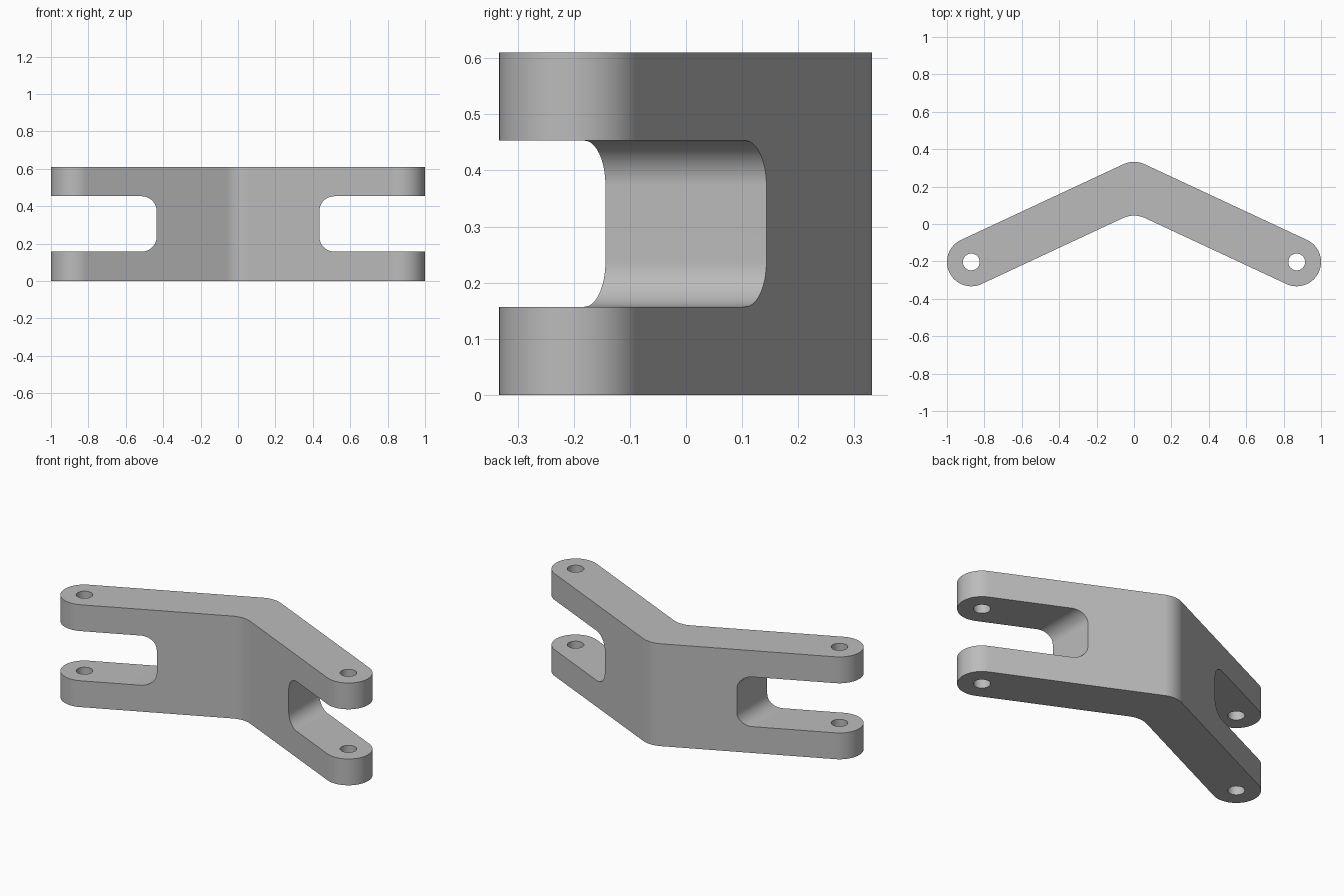
import bpy
import bmesh
from math import radians, sin, cos, tan, tau, pi
from mathutils import Matrix

# Remove the default cube
cube = bpy.data.objects.get("Cube")
if cube:
    bpy.data.objects.remove(cube, do_unlink=True)

HEIGHT = 0.61
PIVOT_X, PIVOT_Y = 0.87, -0.203
END_R, HOLE_R, BEND_R = 0.13, 0.045, 0.14
SLOPE = radians(25)
SLOT_X, SLOT_LOW, SLOT_HIGH, SLOT_R = 0.435, 0.157, 0.453, 0.08

grey = bpy.data.materials.new("light_grey")
grey.use_nodes = True
colour = (0.5, 0.5, 0.5, 1)
grey.diffuse_color = colour
grey.node_tree.nodes["Principled BSDF"].inputs["Base Color"].default_value = colour


def arc(cx, cy, r, start, end, steps):
    """Points along an arc, angles in radians."""
    return [(cx + r * cos(start + (end - start) * i / steps),
             cy + r * sin(start + (end - start) * i / steps))
            for i in range(steps + 1)]


def prism(name, outline, depth, matrix=Matrix()):
    """Extrude a flat outline along its local z."""
    bm = bmesh.new()
    base = bm.faces.new([bm.verts.new((x, y, 0)) for x, y in outline])
    top = bmesh.ops.extrude_face_region(bm, geom=[base])["geom"]
    verts = [g for g in top if isinstance(g, bmesh.types.BMVert)]
    bmesh.ops.translate(bm, verts=verts, vec=(0, 0, depth))
    bm.transform(matrix)
    bmesh.ops.recalc_face_normals(bm, faces=bm.faces)
    mesh = bpy.data.meshes.new(name)
    bm.to_mesh(mesh)
    bm.free()
    mesh.materials.append(grey)
    obj = bpy.data.objects.new(name, mesh)
    bpy.context.collection.objects.link(obj)
    return obj


# Bent arm outline: rounded ends, rounded outer and inner bend
up = pi / 2
apex_y = PIVOT_Y + PIVOT_X * tan(SLOPE)
shift = END_R / cos(SLOPE)
fillet = BEND_R / cos(SLOPE)
outline = (
    arc(PIVOT_X, PIVOT_Y, END_R, -up - SLOPE, up - SLOPE, 40)
    + arc(0, apex_y + shift - fillet, BEND_R, up - SLOPE, up + SLOPE, 14)
    + arc(-PIVOT_X, PIVOT_Y, END_R, up + SLOPE, 3 * up + SLOPE, 40)
    + arc(0, apex_y - shift - fillet, BEND_R, up + SLOPE, up - SLOPE, 14)
)
arm = prism("bent_clevis_arm", outline, HEIGHT)

# Fork slots and pin holes, cut on both sides
slot = (
    arc(SLOT_X + SLOT_R, SLOT_HIGH - SLOT_R, SLOT_R, up, pi, 16)
    + arc(SLOT_X + SLOT_R, SLOT_LOW + SLOT_R, SLOT_R, pi, 3 * up, 16)
    + [(1.2, SLOT_LOW), (1.2, SLOT_HIGH)]
)
stand_up = Matrix.Translation((0, 1, 0)) @ Matrix.Rotation(up, 4, "X")
cutters = []
for side, label in ((1, "left"), (-1, "right")):
    cutters.append(prism(label + "_slot_cutter",
                         [(side * x, z) for x, z in slot], 2, stand_up))
    cutters.append(prism(label + "_pin_hole_cutter",
                         arc(side * PIVOT_X, PIVOT_Y, HOLE_R, 0, tau, 32)[:-1],
                         HEIGHT + 0.2, Matrix.Translation((0, 0, -0.1))))

for cutter in cutters:
    cutter.hide_render = True
    cut = arm.modifiers.new(cutter.name, "BOOLEAN")
    cut.operation = "DIFFERENCE"
    cut.solver = "EXACT"
    cut.object = cutter

# Bake the cuts and discard the cutters
bpy.context.view_layer.update()
graph = bpy.context.evaluated_depsgraph_get()
result = bpy.data.meshes.new_from_object(arm.evaluated_get(graph))
arm.modifiers.clear()
arm.data = result
for cutter in cutters:
    bpy.data.objects.remove(cutter, do_unlink=True)

# Smooth the curved walls, keeping the rims crisp
for obj in bpy.context.selected_objects:
    obj.select_set(False)
arm.select_set(True)
bpy.context.view_layer.objects.active = arm
bpy.ops.object.shade_smooth_by_angle(angle=radians(30))
normals = arm.modifiers.new("even_shading", "WEIGHTED_NORMAL")
normals.keep_sharp = True
